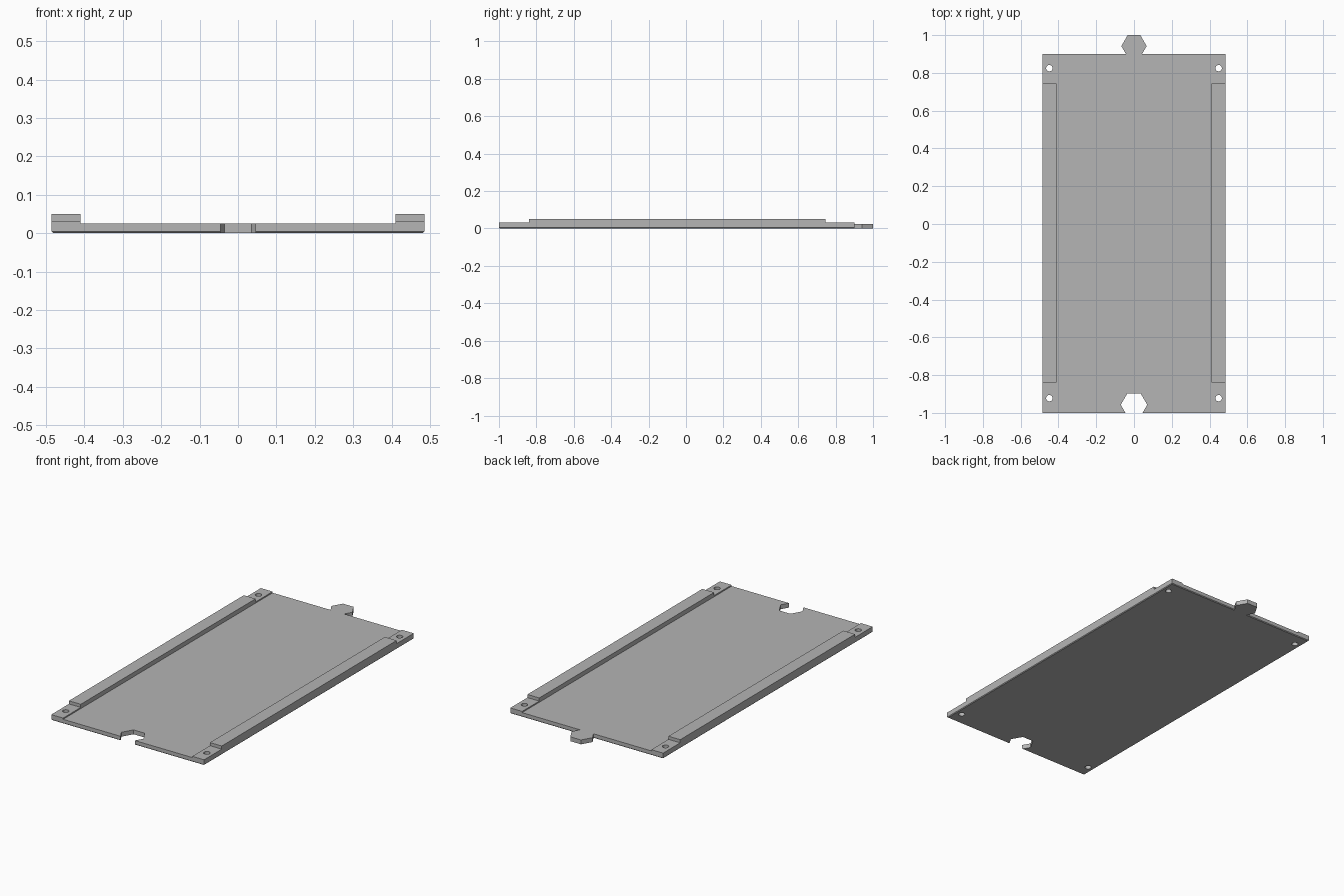
import bpy
import bmesh
import math

if "Cube" in bpy.data.objects:
    bpy.data.objects.remove(bpy.data.objects["Cube"], do_unlink=True)

HALF_W, RAIL_IN = 0.485, 0.41
FRONT, BACK = -1.0, 0.9
PLATE_Z, PAD_Z, RAIL_Z = 0.025, 0.032, 0.05

grey = bpy.data.materials.new("plain grey")
grey.use_nodes = True
grey.diffuse_color = (0.46, 0.46, 0.46, 1)
grey.node_tree.nodes["Principled BSDF"].inputs["Base Color"].default_value = grey.diffuse_color


def prism(name, points, offset, chamfer=0):
    """Extrude a closed loop of 3D points by an offset."""
    bm = bmesh.new()
    face = bm.faces.new([bm.verts.new(p) for p in points])
    moved = bmesh.ops.extrude_face_region(bm, geom=[face])["geom"]
    bmesh.ops.translate(bm, vec=offset,
                        verts=[g for g in moved if isinstance(g, bmesh.types.BMVert)])
    bmesh.ops.recalc_face_normals(bm, faces=bm.faces)
    if chamfer:
        low = [e for e in bm.edges if all(v.co.z < 1e-6 for v in e.verts)]
        bmesh.ops.bevel(bm, geom=low, offset=chamfer, segments=1, affect='EDGES')
    mesh = bpy.data.meshes.new(name)
    bm.to_mesh(mesh)
    bm.free()
    mesh.materials.append(grey)
    obj = bpy.data.objects.new(name, mesh)
    bpy.context.collection.objects.link(obj)
    return obj


def column(name, x, y, radius, sides, z0, z1):
    """Upright regular prism."""
    turns = [2 * math.pi * i / sides for i in range(sides)]
    loop = [(x + radius * math.cos(a), y + radius * math.sin(a), z0) for a in turns]
    return prism(name, loop, (0, 0, z1 - z0))


def combine(target, tool, operation):
    """Apply a boolean and discard the tool."""
    mod = target.modifiers.new(operation.lower(), 'BOOLEAN')
    mod.operation, mod.object, mod.solver = operation, tool, 'EXACT'
    bpy.context.view_layer.objects.active = target
    bpy.ops.object.modifier_apply(modifier=mod.name)
    bpy.data.objects.remove(tool, do_unlink=True)


# Tray: flat plate with low side ledges, thin chamfer under the rim
half = [(HALF_W, 0), (HALF_W, PAD_Z), (RAIL_IN, PAD_Z), (RAIL_IN, PLATE_Z)]
section = half + [(-x, z) for x, z in reversed(half)]
tray = prism("panel_tray", [(x, FRONT, z) for x, z in section],
             (0, BACK - FRONT, 0), chamfer=0.004)

# Raised side rails between the corner pads
for side in (-1, 1):
    corners = [(RAIL_IN, -0.84), (HALF_W, -0.84), (HALF_W, 0.745), (RAIL_IN, 0.745)]
    rail = prism("side_rail", [(side * x, y, PAD_Z) for x, y in corners],
                 (0, 0, RAIL_Z - PAD_Z))
    combine(tray, rail, 'UNION')

# Hexagonal tab at the back and matching notch at the front
combine(tray, column("back_tab", 0, 0.942, 0.067, 6, 0, PLATE_Z), 'UNION')
combine(tray, column("front_notch", 0, -0.957, 0.07, 6, -0.1, 0.1), 'DIFFERENCE')

# Screw holes through the corner pads
for x in (-0.448, 0.448):
    for y in (-0.922, 0.825):
        combine(tray, column("screw_hole", x, y, 0.017, 32, -0.1, 0.1), 'DIFFERENCE')

bpy.ops.object.select_all(action='DESELECT')
tray.select_set(True)
bpy.context.view_layer.objects.active = tray
bpy.ops.object.shade_smooth_by_angle(angle=math.radians(25))
